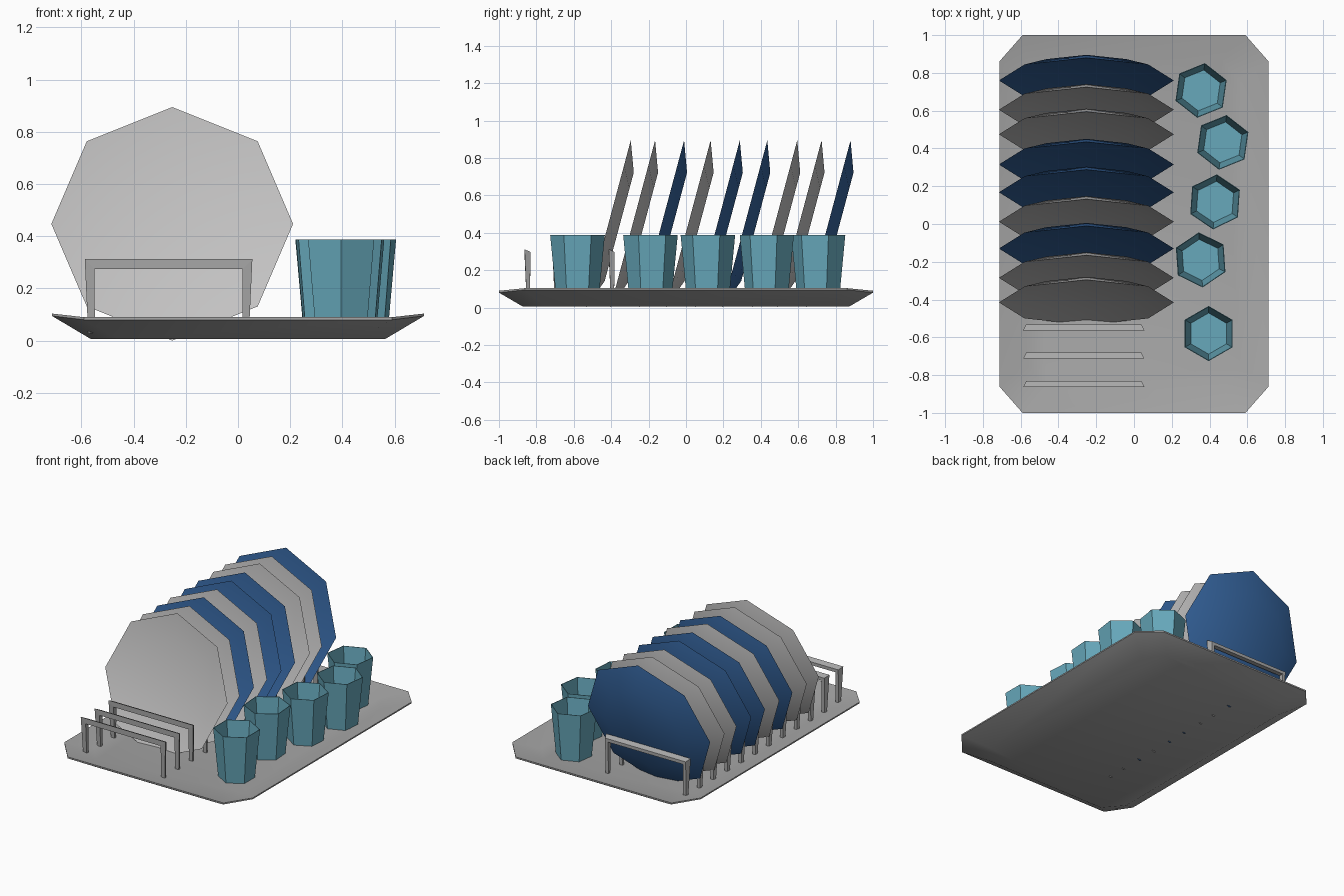
import bpy, bmesh, math
from mathutils import Matrix

if "Cube" in bpy.data.objects:
    bpy.data.objects.remove(bpy.data.objects["Cube"])


def material(name, rgb):
    m = bpy.data.materials.new(name)
    m.diffuse_color = (*rgb, 1)
    m.use_nodes = True
    m.node_tree.nodes["Principled BSDF"].inputs["Base Color"].default_value = m.diffuse_color
    return m


GREY = material("metal_grey", (0.39, 0.39, 0.39))
PALE = material("plate_pale_grey", (0.55, 0.545, 0.545))
BLUE = material("plate_blue", (0.036, 0.128, 0.34))
TEAL = material("cup_teal", (0.135, 0.395, 0.50))


def loft(name, rings, mat, caps=True, closed=False, smooth=True, matrix=None):
    """Skin a list of equal-length vertex rings."""
    bm = bmesh.new()
    vs = [[bm.verts.new(p) for p in r] for r in rings]
    n = len(rings[0])
    pairs = list(zip(vs, vs[1:])) + ([(vs[-1], vs[0])] if closed else [])
    for a, b in pairs:
        for i in range(n):
            j = (i + 1) % n
            bm.faces.new((a[i], a[j], b[j], b[i]))
    if caps:
        bm.faces.new(vs[0])
        bm.faces.new(vs[-1])
    bmesh.ops.recalc_face_normals(bm, faces=bm.faces)
    me = bpy.data.meshes.new(name)
    bm.to_mesh(me)
    bm.free()
    me.materials.append(mat)
    ob = bpy.data.objects.new(name, me)
    bpy.context.collection.objects.link(ob)
    if matrix:
        ob.matrix_world = matrix
    if smooth:
        bpy.ops.object.select_all(action='DESELECT')
        ob.select_set(True)
        bpy.context.view_layer.objects.active = ob
        bpy.ops.object.shade_smooth_by_angle(angle=math.radians(30))
    return ob


def polygon(n, r, z, start=0.0):
    return [(r * math.cos(start + i * math.tau / n),
             r * math.sin(start + i * math.tau / n), z) for i in range(n)]


def tray_ring(x1, x2, y1, y2, z_end, z_side):
    """Chamfered rectangle: end corners (x1, y2), side corners (x2, y1)."""
    return [(x1, -y2, z_end), (x2, -y1, z_side), (x2, y1, z_side), (x1, y2, z_end),
            (-x1, y2, z_end), (-x2, y1, z_side), (-x2, -y1, z_side), (-x1, -y2, z_end)]


# tray: underside, turned-up rim, shallow floor
loft("tray", [tray_ring(0.46, 0.565, 0.75, 0.875, 0.007, 0.007),
              tray_ring(0.59, 0.713, 0.86, 1.0, 0.08, 0.095),
              tray_ring(0.59, 0.713, 0.86, 1.0, 0.09, 0.104),
              tray_ring(0.46, 0.565, 0.75, 0.875, 0.058, 0.058)], GREY)

# plates: octagonal shallow dishes leaning back 15 degrees
plate_ys = [0.76, 0.605, 0.475, 0.315, 0.168, 0.012, -0.13, -0.285, -0.415]
for i, (y, c) in enumerate(zip(plate_ys, "bggbbgbgg")):
    rings = [polygon(8, 0.30, -0.03), polygon(8, 0.463, 0.0), polygon(8, 0.30, -0.06)]
    mat = (Matrix.Translation((-0.252, y, 0.4475))
           @ Matrix.Rotation(math.radians(90 - 15), 4, 'X'))
    loft(f"plate_{i + 1}", rings, BLUE if c == "b" else PALE, matrix=mat)

# rack: twelve U-shaped wire dividers whose legs pass into the tray
CX = -0.266
for i in range(12):
    y = -0.847 + 0.15 * i
    rings = []
    for s, top in ((-1, 0), (-1, 1), (1, 1), (1, 0)):
        if top:
            pts = [(0.321, -0.016, 0.312), (0.305, 0.016, 0.297),
                   (0.284, 0.016, 0.275), (0.284, -0.016, 0.275)]
        else:
            pts = [(0.308, -0.005, 0.03), (0.305, 0.012, 0.03),
                   (0.282, 0.012, 0.03), (0.282, -0.005, 0.03)]
        rings.append([(CX + s * px, y + py, pz) for px, py, pz in pts])
    loft(f"rack_divider_{i + 1}", rings, GREY, smooth=False)

# cups: hollow tapered hexagons
cups = [(0.355, 0.707, 82), (0.47, 0.432, 82), (0.429, 0.117, 86),
        (0.353, -0.19, 94), (0.395, -0.58, 90)]
for i, (x, y, deg) in enumerate(cups):
    a = math.radians(deg)
    rings = [polygon(6, 0.113, 0.045, a), polygon(6, 0.146, 0.387, a),
             polygon(6, 0.142, 0.387, a), polygon(6, 0.109, 0.07, a)]
    loft(f"cup_{i + 1}", rings, TEAL, smooth=False, matrix=Matrix.Translation((x, y, 0)))
